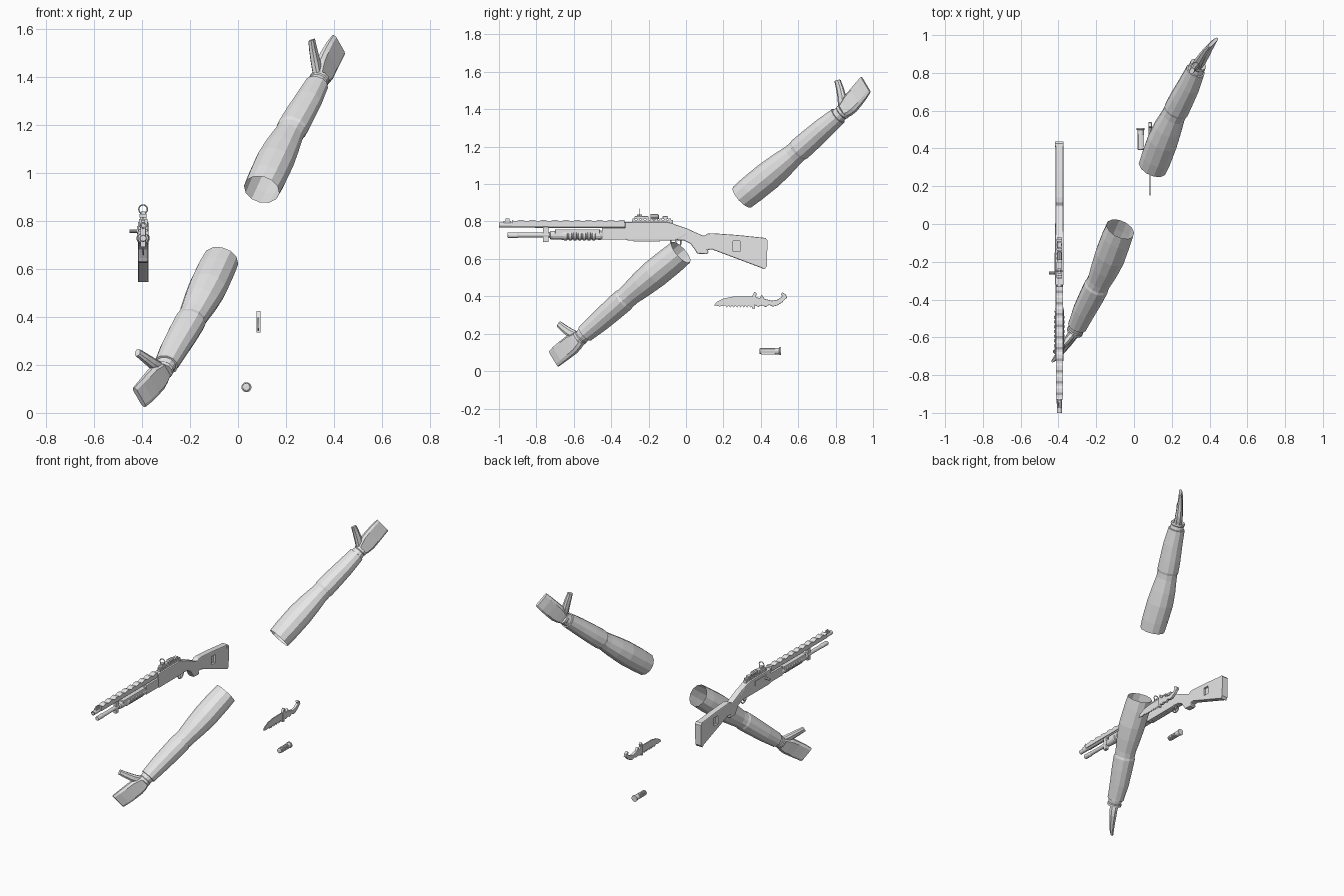
import bpy, bmesh, math
from mathutils import Vector, Matrix

old = bpy.data.objects.get("Cube")
if old:
    bpy.data.objects.remove(old, do_unlink=True)

grey = bpy.data.materials.new("plain_grey")
grey.use_nodes = True
grey.diffuse_color = (0.8, 0.8, 0.8, 1)
grey.node_tree.nodes["Principled BSDF"].inputs["Base Color"].default_value = (0.8, 0.8, 0.8, 1)


def finish(name, bm, normals=True):
    if normals:
        bmesh.ops.recalc_face_normals(bm, faces=bm.faces)
    mesh = bpy.data.meshes.new(name)
    bm.to_mesh(mesh)
    bm.free()
    mesh.materials.append(grey)
    ob = bpy.data.objects.new(name, mesh)
    bpy.context.collection.objects.link(ob)
    return ob


def loft(name, rings, caps=(True, True), matrix=Matrix()):
    """Skin a list of equal-length point rings."""
    bm = bmesh.new()
    loops = [[bm.verts.new(matrix @ Vector(p)) for p in ring] for ring in rings]
    n = len(loops[0])
    for a, b in zip(loops, loops[1:]):
        for i in range(n):
            j = (i + 1) % n
            bm.faces.new((a[i], a[j], b[j], b[i]))
    if caps[0]:
        bm.faces.new(loops[0][::-1])
    if caps[1]:
        bm.faces.new(loops[-1])
    return finish(name, bm)


def lathe(name, x, z, profile, sides=14):
    """Turned part along y; profile is (y, radius)."""
    turn = [2 * math.pi * (i + 0.5) / sides for i in range(sides)]
    return loft(name, [[(x + r * math.cos(a), y, z + r * math.sin(a)) for a in turn]
                       for y, r in profile])


def plate(name, x, width, outline, bevel=0.0):
    """Side outline of (y, z) points given thickness along x."""
    ob = loft(name, [[(x + s * width / 2, y, z) for y, z in outline] for s in (-1, 1)])
    if bevel:
        mod = ob.modifiers.new("soft_edges", 'BEVEL')
        mod.width = bevel
        mod.segments = 2
        mod.limit_method = 'ANGLE'
        mod.angle_limit = math.radians(50)
    return ob


def box(name, x, width, y0, y1, z0, z1, bevel=0.0):
    return plate(name, x, width, [(y0, z0), (y1, z0), (y1, z1), (y0, z1)], bevel)


def ring(name, center, major, minor, axis='X', squash=1.0):
    """Small torus whose hole faces the given axis."""
    rot = {'X': (0, math.pi / 2, 0), 'Y': (math.pi / 2, 0, 0)}[axis]
    bpy.ops.mesh.primitive_torus_add(location=center, rotation=rot, major_radius=major,
                                     minor_radius=minor, major_segments=18, minor_segments=6)
    ob = bpy.context.object
    ob.name = name
    ob.scale.y = squash
    ob.data.materials.append(grey)


# Arms: long axis along local x, back of hand along y, thumb side along z
SLEEVE = [(0, .076, 0), (.07, .080, .002), (.19, .081, .008), (.28, .074, .010),
          (.37, .063, .010), (.405, .062, .008), (.42, .066, .008), (.50, .064, .005),
          (.60, .059, 0), (.70, .051, 0), (.71, .051, 0), (.711, .043, 0),
          (.735, .040, 0), (.74, .044, 0), (.755, .043, 0)]
# station, thickness, low edge, high edge, bend
HAND = [(.74, .054, -.036, .036, 0), (.775, .050, -.046, .048, -.002),
        (.81, .046, -.050, .060, -.006), (.86, .038, -.045, .066, -.012),
        (.91, .030, -.038, .071, -.020), (.95, .018, -.031, .073, -.030)]


def slab(t, thick, low, high, bend):
    c, e = thick / 2, min(.014, (high - low) / 4)
    half = [(c * .45, low), (c, low + e), (c, high - e), (c * .45, high)]
    pts = half + [(-y, z) for y, z in reversed(half)]
    return [(t, y + bend, z) for y, z in pts]


def arm(side, origin, forward, thumb):
    f = Vector(forward).normalized()
    u = Vector(thumb)
    u = (u - f * u.dot(f)).normalized()
    n = u.cross(f)
    m = Matrix((f, n, u)).transposed().to_4x4()
    m.translation = Vector(origin)
    turn = [2 * math.pi * i / 12 for i in range(12)]
    loft(side + "_sleeve", [[(t, off + r * 1.04 * math.cos(a), r * .94 * math.sin(a)) for a in turn]
                            for t, r, off in SLEEVE], (False, True), m)
    loft(side + "_hand", [slab(*s) for s in HAND], matrix=m)
    # Thumb is a tapered bar leaning away from the palm
    bars = []
    for t, z, w, bend in ((.755, .015, .044, 0), (.785, .07, .042, -.004),
                          (.803, .115, .036, -.010), (.817, .155, .030, -.018)):
        bars.append([(t + a * w / 2, bend + b * w * .4, z - a * w * .2)
                     for a, b in ((-1, -.5), (-.5, -1), (.5, -1), (1, -.5),
                                  (1, .5), (.5, 1), (-.5, 1), (-1, .5))])
    loft(side + "_thumb", bars, matrix=m)


arm("left", (.098, .30, .93), (.32, .72, .61), (-.45, -.47, .76))
arm("right", (-.072, -.027, .635), (-.32, -.72, -.61), (-.45, -.47, .76))

# Shotgun barrel, bored muzzle and magazine tube
GX = -.395
lathe("barrel", GX, .781, [(-.93, .008), (-1, .009), (-1, .014), (-.30, .016)])
lathe("magazine_tube", GX, .727, [(-.955, .012), (-.95, .015), (-.90, .015), (-.895, .013),
                                  (-.75, .013), (-.30, .016)])
box("barrel_clamp", GX, .022, -.765, -.735, .69, .79, .003)
box("front_sight_base", GX, .016, -.975, -.935, .79, .803)
box("front_sight_blade", GX, .008, -.965, -.945, .80, .815)

# Vented barrel shroud with a scalloped top
shroud = [(-.93, .775), (-.33, .775)]
for i in range(10):
    y = -.33 - i * .06
    shroud += [(y, .808), (y - .022, .808), (y - .035, .801), (y - .048, .801)]
plate("barrel_shroud", GX, .036, shroud + [(-.93, .808)])

# Ribbed pump grip
pump = [(-.73, .013), (-.725, .022), (-.66, .025)]
for i in range(7):
    y = -.65 + i * .025
    pump += [(y, .028), (y + .013, .028), (y + .016, .024), (y + .022, .024)]
lathe("pump_grip", GX, .727, pump + [(-.46, .026), (-.44, .020)])
box("pump_rail", GX, .046, -.70, -.46, .725, .758, .004)
box("pump_bars", GX, .040, -.45, -.32, .703, .765, .004)

# Receiver, tang and bolt handle
plate("receiver", GX, .044, [(-.325, .705), (-.31, .698), (-.06, .698), (-.02, .715), (.01, .735),
                             (-.02, .765), (-.07, .79), (-.10, .796), (-.325, .796)], .005)
box("ejection_port", GX - .021, .008, -.27, -.15, .745, .778)
box("loading_port", GX, .024, -.28, -.14, .693, .70)
bpy.ops.mesh.primitive_cylinder_add(vertices=10, radius=.008, depth=.04,
                                    location=(GX - .036, -.26, .757), rotation=(0, math.pi / 2, 0))
bpy.context.object.name = "bolt_handle"
bpy.context.object.data.materials.append(grey)

# Trigger group
ring("trigger_guard", (GX, -.055, .688), .028, .004)
plate("trigger", GX, .008, [(-.06, .70), (-.045, .70), (-.05, .68), (-.062, .668), (-.058, .682)])

# Stock with a pistol grip and a cut slot
stock = plate("stock", GX, .042, [
    (-.05, .70), (-.01, .698), (.025, .68), (.05, .645), (.06, .628), (.11, .625), (.122, .634),
    (.115, .648), (.14, .650), (.42, .545), (.432, .56), (.435, .70), (.425, .712),
    (.27, .728), (.14, .737), (.115, .735), (.095, .722), (.05, .742), (.0, .765), (-.06, .785)], .006)
cutter = box("slot_cutter", GX, .1, .25, .29, .64, .695)
cut = stock.modifiers.new("slot", 'BOOLEAN')
cut.object = cutter
cut.solver = 'EXACT'
graph = bpy.context.evaluated_depsgraph_get()
baked = bpy.data.meshes.new_from_object(stock.evaluated_get(graph))
stock.modifiers.clear()
stock.data = baked
bpy.data.objects.remove(cutter, do_unlink=True)
box("slot_web", GX, .016, .245, .295, .635, .70)
plate("butt_pad", GX, .044, [(.408, .552), (.42, .545), (.432, .56), (.436, .70), (.425, .712), (.412, .712)])

# Sight rail, ring sight and its fittings
box("sight_rail", GX, .022, -.29, -.07, .79, .808)
for i in range(9):
    box("rail_tooth", GX, .028, -.285 + i * .024, -.272 + i * .024, .806, .816)
box("sight_base", GX, .030, -.275, -.20, .812, .828, .003)
ring("sight_ring", (GX, -.25, .848), .018, .003, 'Y')
box("sight_post", GX, .018, -.262, -.235, .822, .838)
lathe("sight_drum", GX, .825, [(-.19, .014), (-.15, .014), (-.145, .010)], 10)
box("rear_sight", GX, .024, -.125, -.095, .812, .828, .003)

# Knife
KX = .085
blade = [(.15, .352), (.165, .37), (.20, .388), (.25, .398), (.355, .398), (.355, .345)]
for i in range(8):
    y = .345 - i * .018
    blade += [(y, .340), (y - .009, .351)]
plate("knife_blade", KX, .006, blade + [(.18, .346)])
plate("knife_guard", KX, .017, [(.352, .335), (.368, .335), (.372, .39), (.378, .415), (.366, .425),
                                (.358, .41), (.352, .395)], .002)
plate("knife_handle", KX, .018, [
    (.365, .355), (.385, .343), (.405, .352), (.425, .343), (.445, .354), (.465, .345), (.49, .352),
    (.515, .368), (.53, .385), (.54, .392), (.535, .408), (.515, .422), (.508, .41), (.515, .40),
    (.49, .382), (.46, .376), (.42, .386), (.405, .408), (.395, .39), (.365, .398)], .003)

# Fluted shell with a rim and crimped nose
SX, SZ = .035, .107
lathe("shell_case", SX, SZ, [(.392, .011), (.395, .016), (.48, .016)], 16)
for i in range(16):
    a = 2 * math.pi * i / 16
    x, z = SX + .0155 * math.cos(a), SZ + .0155 * math.sin(a)
    box("shell_flute", x, .003, .40, .475, z - .0015, z + .0015)
lathe("shell_base", SX, SZ, [(.475, .0175), (.498, .0175), (.499, .021), (.507, .021), (.507, .008)], 16)
